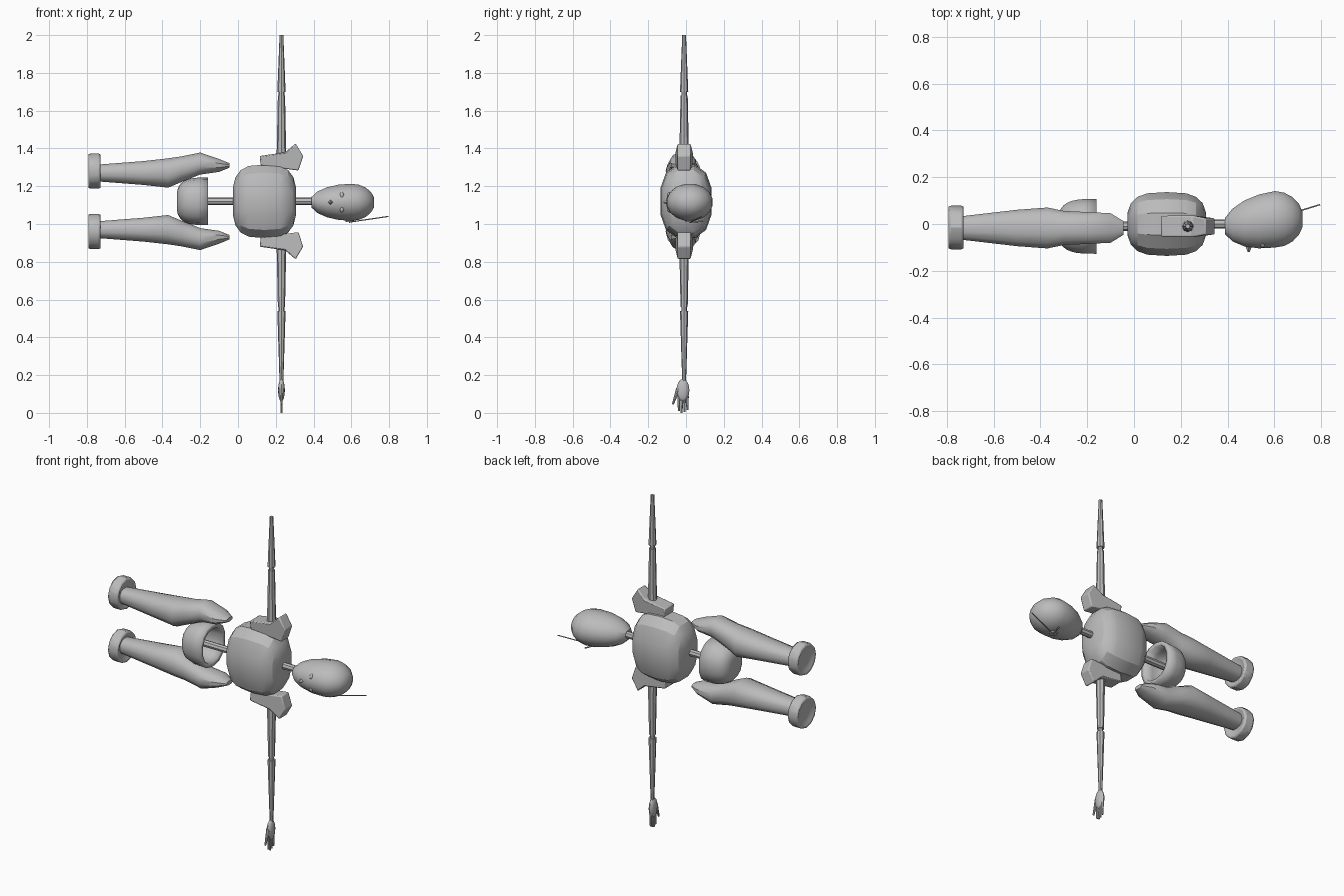
import bpy, bmesh, math
from mathutils import Vector

if "Cube" in bpy.data.objects:
    bpy.data.objects.remove(bpy.data.objects["Cube"])

MID = 1.12     # height of the symmetry plane
BACK = -0.01   # depth of the limbs' axis
ARM = 0.23     # x of both arms

grey = bpy.data.materials.new("plain grey")
grey.use_nodes = True
grey.diffuse_color = (0.5, 0.5, 0.5, 1)
grey.node_tree.nodes["Principled BSDF"].inputs["Base Color"].default_value = grey.diffuse_color


def finish(name, bm, angle=30):
    """Turn the bmesh into a shaded, coloured object."""
    bmesh.ops.recalc_face_normals(bm, faces=bm.faces)
    mesh = bpy.data.meshes.new(name)
    bm.to_mesh(mesh)
    bm.free()
    mesh.materials.append(grey)
    part = bpy.data.objects.new(name, mesh)
    bpy.context.collection.objects.link(part)
    bpy.ops.object.select_all(action="DESELECT")
    part.select_set(True)
    bpy.context.view_layer.objects.active = part
    bpy.ops.object.shade_smooth_by_angle(angle=math.radians(angle))
    return part


def soften(part, width):
    bevel = part.modifiers.new("soft edges", "BEVEL")
    bevel.width = width
    bevel.segments = 2


def rounded(value, power):
    return math.copysign(abs(value) ** power, value)


def loft(name, rings, sides=12, power=0.85, angle=30, open_start=False):
    """Skin rounded cross-sections along x: (x, y, z, y radius, z radius)."""
    bm = bmesh.new()
    turns = [math.tau * (i + 0.5) / sides for i in range(sides)]
    loops = [[bm.verts.new((x, y + ry * rounded(math.cos(t), power),
                            z + rz * rounded(math.sin(t), power))) for t in turns]
             for x, y, z, ry, rz in rings]
    for near, far in zip(loops, loops[1:]):
        for i in range(sides):
            bm.faces.new((near[i - 1], near[i], far[i], far[i - 1]))
    if not open_start:
        bm.faces.new(loops[0])
    bm.faces.new(loops[-1])
    return finish(name, bm, angle)


def egg_rings(centre, front, rear, ry, rz, start, stop, bulge, lean=0, count=8):
    """Rings of an egg lying along x, from angle start to angle stop."""
    x, y, z = centre
    rings = []
    for i in range(count + 1):
        a = math.radians(start + (stop - start) * i / count)
        along = rounded(math.cos(a), bulge)
        r = math.sin(a) ** bulge
        shift = lean * min(along, 0)
        rings.append((x + along * (front if along > 0 else rear), y + shift, z, ry * r, rz * r))
    return rings


def rod(name, start, end, radius, tip=None, sides=8):
    a, b = Vector(start), Vector(end)
    bm = bmesh.new()
    bmesh.ops.create_cone(bm, cap_ends=True, segments=sides, radius1=radius,
                          radius2=radius if tip is None else tip, depth=(b - a).length)
    bm.transform((b - a).to_track_quat("Z", "Y").to_matrix().to_4x4())
    bmesh.ops.translate(bm, verts=bm.verts, vec=(a + b) / 2)
    return finish(name, bm)


def ball(name, centre, size):
    bm = bmesh.new()
    bmesh.ops.create_uvsphere(bm, u_segments=12, v_segments=8, radius=1)
    bmesh.ops.scale(bm, verts=bm.verts, vec=size)
    bmesh.ops.translate(bm, verts=bm.verts, vec=centre)
    return finish(name, bm, angle=50)


# Torso: faceted barrel
loft("torso", egg_rings((0.14, 0, MID), 0.17, 0.17, 0.14, 0.2, 12, 168, bulge=0.65),
     power=0.8, angle=25)

# Spine and neck
rod("spine", (-0.3, BACK, MID), (0, BACK, MID), 0.02)
rod("neck", (0.28, 0, MID), (0.46, 0, MID), 0.02)

# Pelvis: open cup with a thick rim
pelvis = loft("pelvis", egg_rings((-0.16, BACK, MID), 0.1, 0.165, 0.12, 0.126, 90, 170, bulge=0.6),
              sides=14, power=0.9, open_start=True)
rim = pelvis.modifiers.new("thick rim", "SOLIDIFY")
rim.thickness = 0.025
rim.offset = -1

# Head: egg narrowing to the chin and leaning forward there
FACE = MID - 0.005
loft("head", egg_rings((0.6, 0.02, FACE), 0.125, 0.22, 0.123, 0.1, 15, 163, bulge=1, lean=0.03),
     sides=16, power=1, angle=40)

# Face
rod("nose", (0.49, -0.085, FACE), (0.49, -0.12, FACE), 0.018, tip=0.004, sides=4)
ball("mouth", (0.45, -0.07, FACE), (0.01, 0.015, 0.025))
for side, s in (("left", 1), ("right", -1)):
    ball(side + "_eye", (0.55, -0.085, FACE + s * 0.036), (0.012, 0.016, 0.018))

# Earpiece, aerial and microphone on one side of the head
ear = Vector((0.59, 0.02, 1.01))
rod("earpiece", ear, ear + Vector((0, 0, 0.02)), 0.022, sides=10)
rod("aerial", ear, (0.795, 0.083, 1.04), 0.003)
rod("microphone_stem", ear, (0.61, 0.09, 1.015), 0.004)


def leg(side, s):
    # thigh tapering at the hip, angular knee, long shin
    sections = ((-0.045, 0.03, 0.19, 0.012), (-0.1, 0.065, 0.19, 0.035),
                (-0.2, 0.07, 0.2, 0.06), (-0.3, 0.075, 0.17, 0.07),
                (-0.37, 0.09, 0.15, 0.08), (-0.5, 0.08, 0.15, 0.065), (-0.75, 0.05, 0.15, 0.045))
    loft(side + "_leg", [(x, BACK - 0.007, MID + s * z, ry, rz) for x, ry, z, rz in sections],
         angle=35)


def foot(side, s):
    # round collar with a recess in each end
    bm = bmesh.new()
    bmesh.ops.create_cone(bm, cap_ends=True, segments=12, radius1=0.093, radius2=0.093, depth=0.08)
    for cap in [f for f in bm.faces if len(f.verts) > 4]:
        bmesh.ops.inset_region(bm, faces=[cap], thickness=0.03)
        bmesh.ops.translate(bm, verts=cap.verts, vec=cap.normal * -0.02)
    for v in bm.verts:
        v.co = (v.co.z - 0.76, v.co.y - 0.015, v.co.x + MID + s * 0.16)
    soften(finish(side + "_foot", bm), 0.018)


def shoulder_pad(side, s):
    # plate flaring outward, thinner at the flare
    outline = ((0.115, 0.24), (0.25, 0.26), (0.305, 0.307), (0.345, 0.24), (0.32, 0.163), (0.12, 0.19))
    bm = bmesh.new()
    faces = [[bm.verts.new((x, BACK + d * (0.035 if x > 0.3 else 0.045), MID + s * z))
              for x, z in outline] for d in (-1, 1)]
    for i in range(len(outline)):
        bm.faces.new((faces[0][i - 1], faces[0][i], faces[1][i], faces[1][i - 1]))
    for loop in faces:
        bm.faces.new(loop)
    soften(finish(side + "_shoulder_pad", bm), 0.006)


def arm(side, s, wrist):
    # tapered upper arm, thin elbow, tapered forearm
    def joint(reach):
        return (ARM, BACK, MID + s * reach)
    rod(side + "_upper_arm", joint(0.17), joint(0.56), 0.027, tip=0.019)
    rod(side + "_elbow", joint(0.55), joint(0.6), 0.015)
    rod(side + "_forearm", joint(0.58), joint(wrist), 0.022, tip=0.01)


for side, s, wrist in (("left", 1, 0.88), ("right", -1, 0.96)):
    leg(side, s)
    foot(side, s)
    shoulder_pad(side, s)
    arm(side, s, wrist)

# The single hand, at the end of the lower arm
ball("palm", (ARM, -0.016, 0.12), (0.018, 0.034, 0.06))
for i, tip in enumerate((0.01, 0, 0.005, 0.015)):
    y = -0.038 + i * 0.015
    rod("finger_" + "abcd"[i], (ARM, y, 0.09), (ARM, y, tip), 0.008, tip=0.005, sides=6)
rod("thumb", (ARM, -0.04, 0.13), (ARM, -0.07, 0.045), 0.012, tip=0.005)
